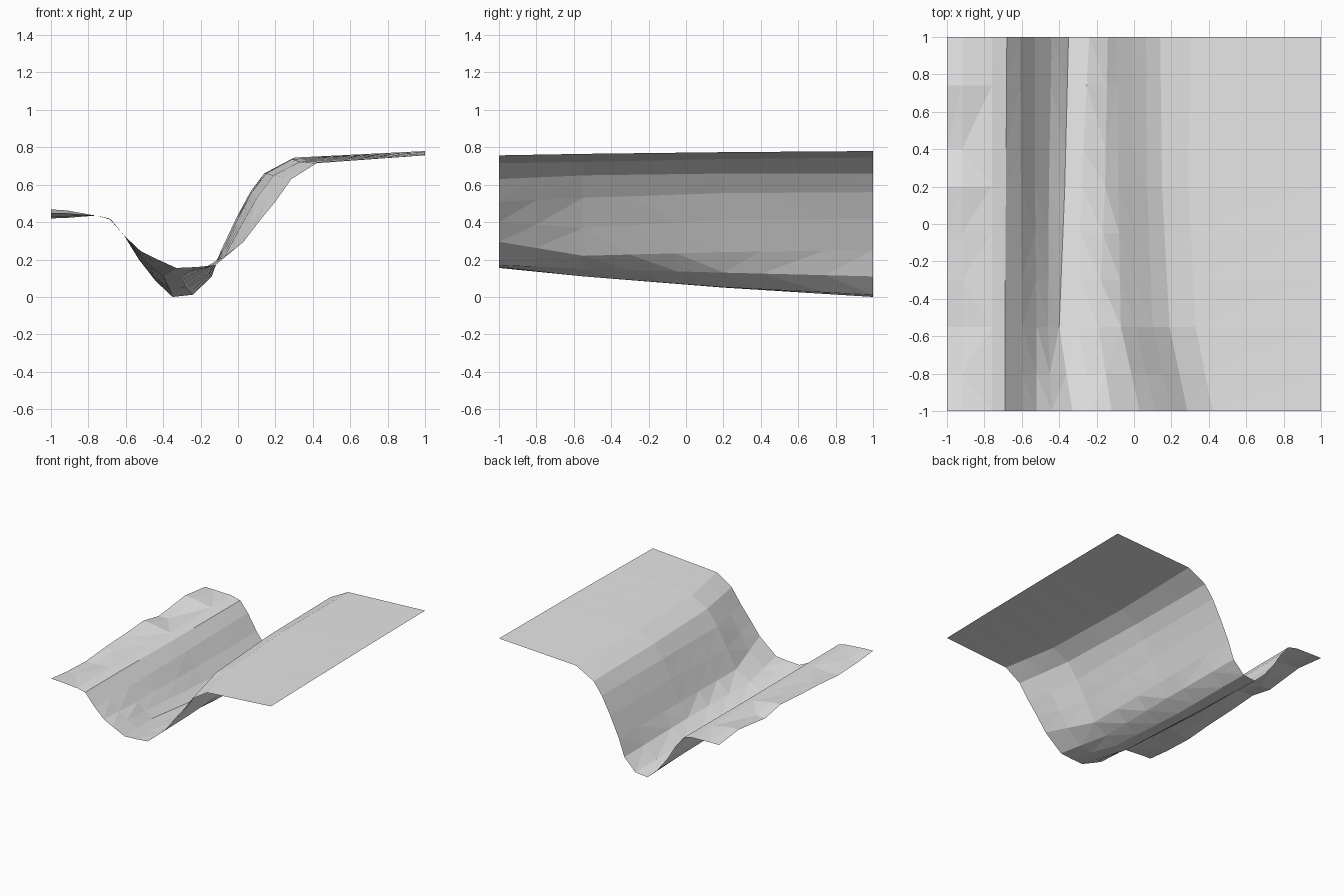
import bpy, bmesh

if "Cube" in bpy.data.objects:
    bpy.data.objects.remove(bpy.data.objects["Cube"])

# Valley cross-sections (x, z) at four stations along y, left bank to right plateau
SECTIONS = {
    -1.0: [(-.69, .42), (-.60, .32), (-.52, .245), (-.44, .205), (-.33, .155), (-.22, .16),
           (-.12, .17), (.03, .295), (.11, .40), (.20, .51), (.285, .63), (.42, .715), (1, .757)],
    -.55: [(-.69, .42), (-.60, .32), (-.52, .22), (-.46, .16), (-.40, .11), (-.30, .11),
           (-.19, .15), (-.07, .22), (.01, .37), (.10, .53), (.19, .65), (.33, .722), (1, .765)],
    .20: [(-.685, .415), (-.605, .325), (-.53, .205), (-.455, .11), (-.37, .05), (-.28, .052),
          (-.155, .13), (-.085, .24), (-.005, .41), (.07, .555), (.15, .66), (.29, .737), (1, .774)],
    1.0: [(-.68, .415), (-.61, .33), (-.53, .20), (-.44, .085), (-.35, .0), (-.24, .012),
          (-.14, .11), (-.09, .25), (-.01, .42), (.065, .56), (.14, .66), (.30, .745), (1, .78)],
}
# Wavy outer lip of the left bank: (y, z at x=-1)
LIP = [(-1, .45), (-.8, .43), (-.55, .42), (-.3, .44), (-.05, .45), (.2, .468),
       (.4, .43), (.74, .468), (1, .44)]


def section_at(y):
    """Blend the two nearest cross-sections."""
    keys = sorted(SECTIONS)
    for a, b in zip(keys, keys[1:]):
        if a <= y <= b:
            t = (y - a) / (b - a)
            return [(p[0] + (q[0] - p[0]) * t, p[1] + (q[1] - p[1]) * t)
                    for p, q in zip(SECTIONS[a], SECTIONS[b])]


# Terrain sheet: loft the sections from front to back
bm = bmesh.new()
rows = []
for y, lip in LIP:
    bank = [(-1, lip), (-.92, .435 + (lip - .435) * .85), (-.76, .435)]
    rows.append([bm.verts.new((x, y, z)) for x, z in bank + section_at(y)])
for r0, r1 in zip(rows, rows[1:]):
    for i in range(len(r0) - 1):
        bm.faces.new((r0[i], r0[i + 1], r1[i + 1], r1[i]))
bmesh.ops.triangulate(bm, faces=bm.faces[:])

mesh = bpy.data.meshes.new("valley_terrain")
bm.to_mesh(mesh)
bm.free()
terrain = bpy.data.objects.new("valley_terrain", mesh)
bpy.context.collection.objects.link(terrain)

grey = bpy.data.materials.new("light grey")
grey.diffuse_color = (0.8, 0.8, 0.8, 1)
grey.use_nodes = True
grey.node_tree.nodes["Principled BSDF"].inputs["Base Color"].default_value = grey.diffuse_color
mesh.materials.append(grey)
